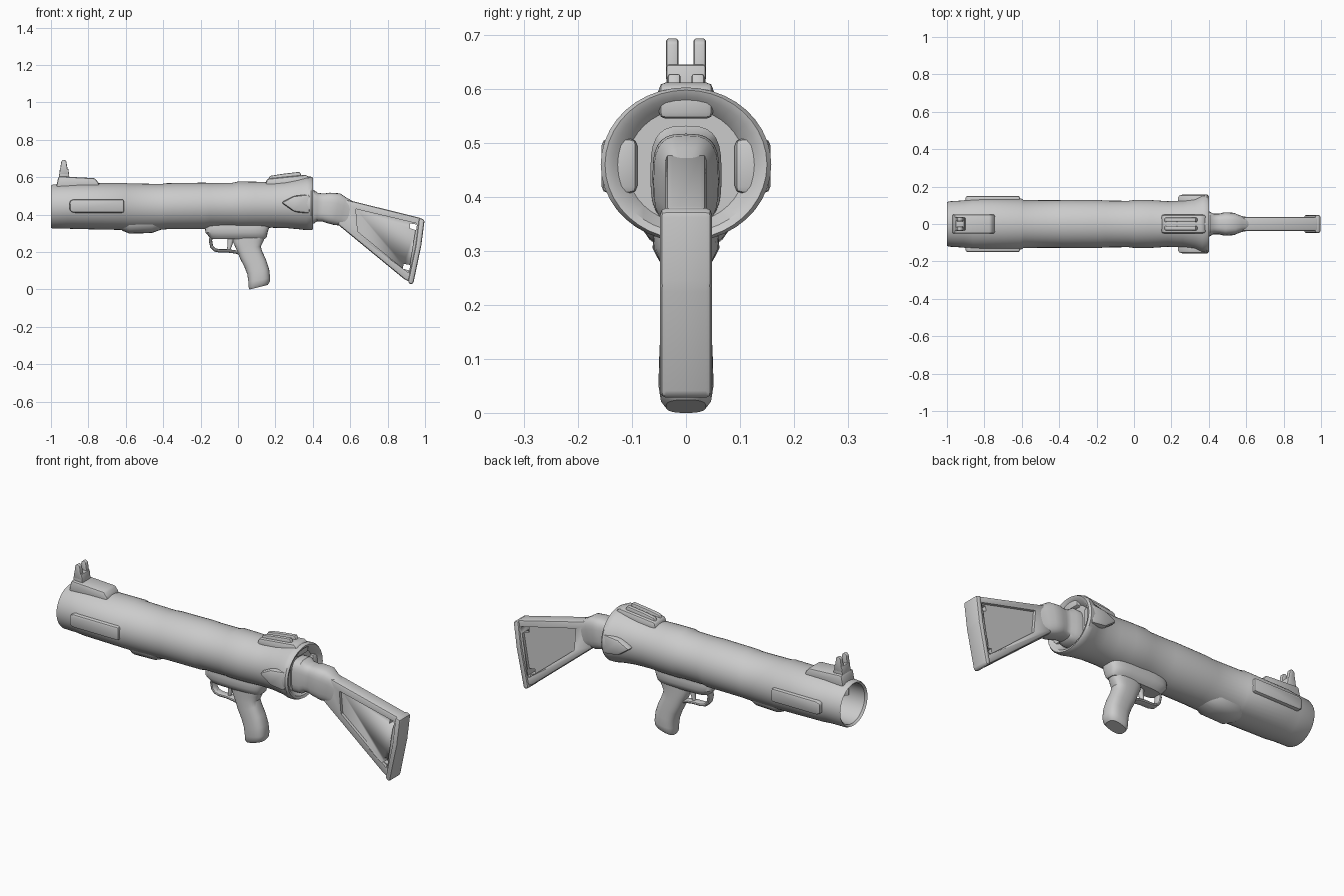
import bpy, bmesh
from math import sin, cos, pi, radians
from mathutils import Vector


def finish(name, bm, angle=35):
    bmesh.ops.recalc_face_normals(bm, faces=bm.faces)
    me = bpy.data.meshes.new(name)
    bm.to_mesh(me)
    bm.free()
    ob = bpy.data.objects.new(name, me)
    bpy.context.collection.objects.link(ob)
    bpy.ops.object.select_all(action='DESELECT')
    ob.select_set(True)
    bpy.context.view_layer.objects.active = ob
    bpy.ops.object.shade_smooth_by_angle(angle=radians(angle))
    return ob


def loft(name, stations, n=32, power=1.0, angle=35):
    """Skin rings given as (x, z, half width in y, half depth, tilt of the depth axis in xz)."""
    bm = bmesh.new()
    rings = []
    for x, z, hw, hd, tilt in stations:
        d = Vector((cos(radians(tilt)), 0, sin(radians(tilt))))
        ring = []
        for i in range(n):
            c, s = cos(2 * pi * i / n), sin(2 * pi * i / n)
            c = abs(c) ** power * (1 if c > 0 else -1)
            s = abs(s) ** power * (1 if s > 0 else -1)
            ring.append(bm.verts.new(Vector((x, c * hw, z)) + d * (s * hd)))
        rings.append(ring)
    for a, b in zip(rings, rings[1:]):
        for i in range(n):
            j = (i + 1) % n
            bm.faces.new((a[i], a[j], b[j], b[i]))
    bm.faces.new(rings[0])
    bm.faces.new(rings[-1])
    return finish(name, bm, angle)


def plate(name, pts, y0, y1, bevel=0.0):
    """Extrude an xz outline from y0 to y1 and round its edges."""
    bm = bmesh.new()
    face = bm.faces.new([bm.verts.new((x, y0, z)) for x, z in pts])
    ext = bmesh.ops.extrude_face_region(bm, geom=[face])
    bmesh.ops.translate(bm, vec=(0, y1 - y0, 0),
                        verts=[v for v in ext['geom'] if isinstance(v, bmesh.types.BMVert)])
    bmesh.ops.recalc_face_normals(bm, faces=bm.faces)
    if bevel:
        bmesh.ops.bevel(bm, geom=bm.edges[:], offset=bevel, segments=2, profile=0.5, affect='EDGES')
    return finish(name, bm)


def cut(ob, cutter):
    cutter.hide_render = True
    mod = ob.modifiers.new("cut", 'BOOLEAN')
    mod.operation, mod.object, mod.solver = 'DIFFERENCE', cutter, 'EXACT'
    bpy.ops.object.select_all(action='DESELECT')
    bpy.context.view_layer.objects.active = ob
    ob.select_set(True)
    bpy.ops.object.modifier_apply(modifier=mod.name)
    bpy.data.objects.remove(cutter)


# Tube: dished rear, flared collar, gently banded barrel, open muzzle and bore
tube = [
    (0.365, 0.460, 0.060, 0.060), (0.365, 0.463, 0.110, 0.105), (0.395, 0.465, 0.135, 0.125),
    (0.400, 0.465, 0.150, 0.138), (0.390, 0.465, 0.158, 0.143), (0.365, 0.465, 0.157, 0.143),
    (0.325, 0.463, 0.138, 0.136), (0.260, 0.460, 0.125, 0.127), (0.180, 0.457, 0.122, 0.122),
    (0.090, 0.457, 0.128, 0.124), (0.000, 0.457, 0.128, 0.125), (-0.030, 0.455, 0.124, 0.120),
    (-0.150, 0.454, 0.125, 0.120), (-0.180, 0.452, 0.128, 0.124), (-0.380, 0.450, 0.128, 0.123),
    (-0.410, 0.447, 0.127, 0.122), (-0.590, 0.446, 0.128, 0.126), (-0.605, 0.449, 0.137, 0.126),
    (-0.860, 0.450, 0.136, 0.122), (-0.910, 0.450, 0.126, 0.120), (-0.990, 0.448, 0.121, 0.118),
    (-1.000, 0.448, 0.116, 0.113), (-0.990, 0.448, 0.106, 0.104), (-0.600, 0.448, 0.104, 0.102),
]
loft("tube", [(x, z, ry, rz, 90) for x, z, ry, rz in tube], n=40)

# Bulge under the tube behind the front sleeve
loft("under_band", [(-0.62, 0.40, 0.07, 0.080, 90), (-0.58, 0.40, 0.09, 0.097, 90),
                    (-0.46, 0.40, 0.09, 0.093, 90), (-0.41, 0.40, 0.07, 0.075, 90)], n=24, power=0.8)

# Side rails on the front sleeve and cheeks on the rear collar
for side, s in (("left", 1), ("right", -1)):
    rail = [(-0.90, 0.425), (-0.88, 0.415), (-0.61, 0.415), (-0.61, 0.487), (-0.88, 0.487), (-0.90, 0.478)]
    plate("rail_" + side, rail, s * 0.10, s * 0.150, 0.010)
    cheek = [(0.23, 0.47), (0.30, 0.42), (0.385, 0.41), (0.385, 0.515), (0.30, 0.505)]
    plate("cheek_" + side, cheek, s * 0.09, s * 0.157, 0.014)

# Front sight: ramp and two-pronged post
plate("front_sight_base", [(-0.975, 0.54), (-0.96, 0.61), (-0.765, 0.60), (-0.745, 0.575), (-0.74, 0.54)],
      -0.052, 0.052, 0.010)
plate("front_sight_block", [(-0.96, 0.59), (-0.952, 0.65), (-0.907, 0.65), (-0.90, 0.59)],
      -0.036, 0.036, 0.004)
prong = [(-0.955, 0.62), (-0.945, 0.69), (-0.932, 0.70), (-0.918, 0.692), (-0.907, 0.62)]
for side, s in (("left", 1), ("right", -1)):
    plate("front_sight_prong_" + side, prong, s * 0.014, s * 0.037, 0.005)

# Rear sight housing with a slot along the top
plate("rear_sight_base", [(0.14, 0.55), (0.155, 0.597), (0.365, 0.618), (0.388, 0.60), (0.388, 0.55)],
      -0.050, 0.050, 0.012)
for side, s in (("left", 1), ("right", -1)):
    plate("rear_sight_rib_" + side, [(0.155, 0.58), (0.17, 0.612), (0.23, 0.622), (0.33, 0.634),
                                   (0.345, 0.60)], s * 0.010, s * 0.034, 0.006)

# Neck joining tube and stock
loft("stock_neck", [(0.36, 0.445, 0.066, 0.090, 90), (0.405, 0.447, 0.066, 0.090, 90),
                    (0.425, 0.445, 0.055, 0.076, 88), (0.455, 0.443, 0.055, 0.075, 86),
                    (0.480, 0.442, 0.062, 0.081, 82), (0.530, 0.434, 0.060, 0.086, 80),
                    (0.560, 0.422, 0.046, 0.077, 76), (0.620, 0.395, 0.032, 0.070, 74)],
     n=28, power=0.65)

# Shoulder stock: frame with sunken panels and two through holes
stock = plate("stock", [(0.54, 0.495), (0.985, 0.385), (0.925, 0.045), (0.895, 0.055), (0.53, 0.355)],
              -0.038, 0.038, 0.012)
panel = [(0.63, 0.435), (0.955, 0.358), (0.910, 0.095), (0.64, 0.315)]
for s in (1, -1):
    cut(stock, plate("panel_cutter", panel, s * 0.022, s * 0.10))
for x, z in ((0.938, 0.340), (0.902, 0.124)):
    hole = [(x - 0.02, z - 0.008), (x + 0.014, z - 0.018), (x + 0.019, z + 0.012), (x - 0.017, z + 0.018)]
    cut(stock, plate("hole_cutter", hole, -0.2, 0.2))
plate("butt_pad", [(0.968, 0.388), (0.998, 0.378), (0.980, 0.24), (0.937, 0.035), (0.920, 0.032),
                   (0.908, 0.045), (0.950, 0.24)], -0.048, 0.048, 0.011)

# Grip mount under the tube
loft("grip_mount", [(-0.005, 0.38, 0.060, 0.165, 0), (-0.005, 0.335, 0.060, 0.172, 0),
                    (-0.008, 0.310, 0.062, 0.166, 0), (0.000, 0.287, 0.050, 0.155, 0),
                    (0.000, 0.276, 0.040, 0.145, 0)], n=32, power=0.55)

# Pistol grip
loft("grip", [(0.060, 0.300, 0.044, 0.090, 0), (0.055, 0.262, 0.044, 0.082, 2),
              (0.058, 0.225, 0.044, 0.065, 10), (0.070, 0.190, 0.046, 0.062, 20),
              (0.092, 0.145, 0.048, 0.061, 18), (0.108, 0.100, 0.050, 0.060, 12),
              (0.114, 0.055, 0.051, 0.059, 10), (0.113, 0.030, 0.047, 0.058, 14),
              (0.110, 0.017, 0.037, 0.050, 14)], n=28, power=0.75)

# Trigger guard loop and trigger
guard = [(-0.142, 0.295, 8), (-0.147, 0.265, 8), (-0.141, 0.235, 35), (-0.125, 0.217, 65),
         (-0.100, 0.211, 88), (-0.055, 0.211, 90), (-0.015, 0.206, 80), (0.025, 0.195, 75)]
loft("trigger_guard", [(x, z, 0.022, 0.009, t) for x, z, t in guard], n=12, power=0.7)
loft("trigger", [(-0.035, 0.290, 0.014, 0.022, 0), (-0.042, 0.250, 0.013, 0.014, 0),
                 (-0.050, 0.215, 0.011, 0.009, 0)], n=12)

# Rest the lowest point on the floor
bpy.context.view_layer.update()
low = min((o.matrix_world @ v.co).z for o in bpy.data.objects for v in o.data.vertices)
for o in bpy.data.objects:
    o.location.z -= low
